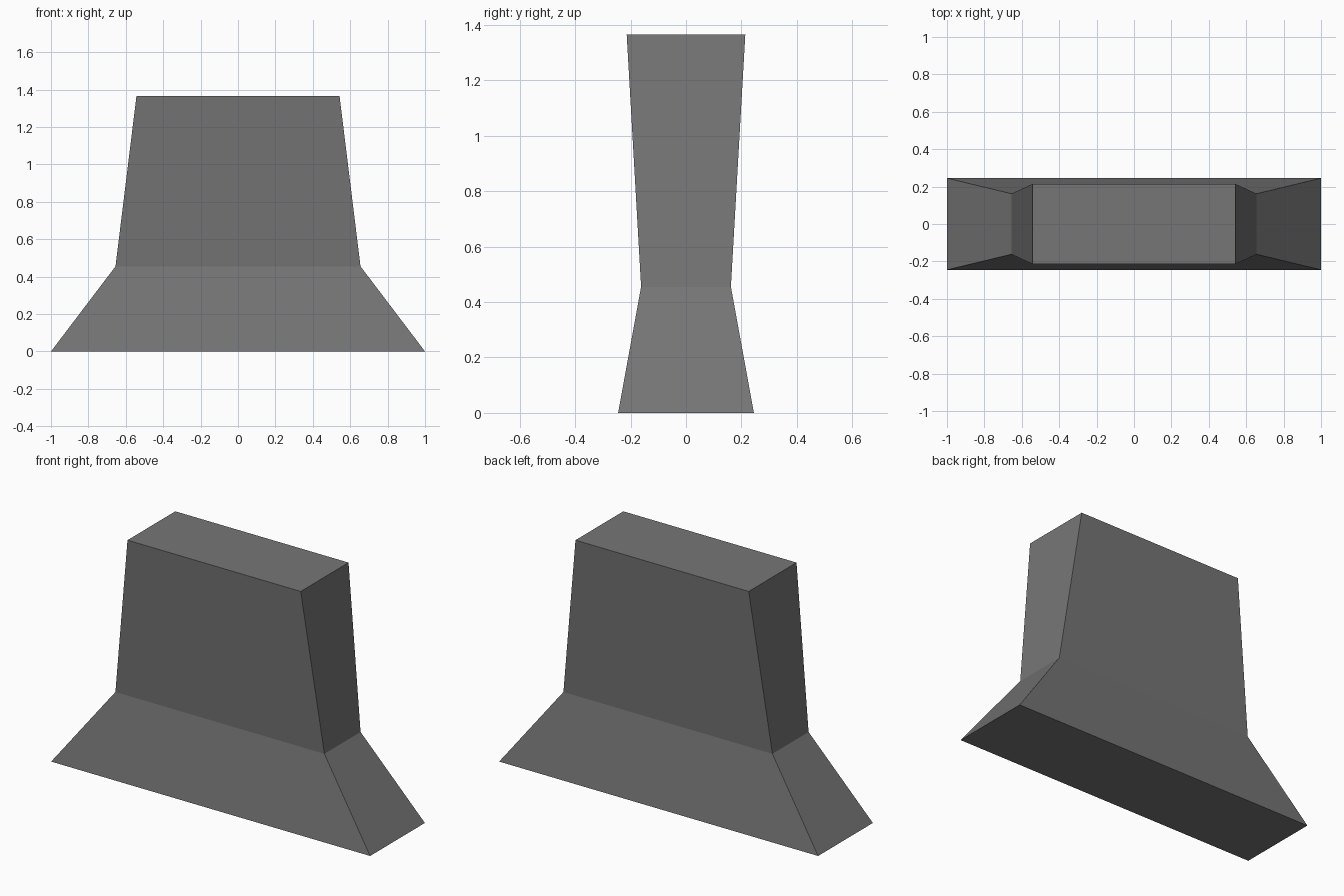
import bpy
import bmesh

if "Cube" in bpy.data.objects:
    bpy.data.objects.remove(bpy.data.objects["Cube"])

# Single dark grey colour
grey = bpy.data.materials.new("dark grey")
grey.diffuse_color = (0.18, 0.18, 0.18, 1.0)
grey.use_nodes = True
grey.node_tree.nodes["Principled BSDF"].inputs["Base Color"].default_value = grey.diffuse_color

# Rectangular sections from bottom to top: half width, half depth, height
SECTIONS = [
    (1.0, 0.245, 0.0),
    (0.655, 0.162, 0.455),
    (0.543, 0.214, 1.365),
]


def loft(name, sections, material):
    """Join stacked rectangles into a closed flat-faced solid."""
    bm = bmesh.new()
    rings = [[bm.verts.new((sx * w, sy * d, z))
              for sx, sy in ((-1, -1), (1, -1), (1, 1), (-1, 1))]
             for w, d, z in sections]
    for low, high in zip(rings, rings[1:]):
        for i in range(4):
            j = (i + 1) % 4
            bm.faces.new((low[i], low[j], high[j], high[i]))
    bm.faces.new(rings[0][::-1])
    bm.faces.new(rings[-1])
    bmesh.ops.recalc_face_normals(bm, faces=bm.faces)
    mesh = bpy.data.meshes.new(name)
    bm.to_mesh(mesh)
    bm.free()
    mesh.materials.append(material)
    obj = bpy.data.objects.new(name, mesh)
    bpy.context.collection.objects.link(obj)
    return obj


# Flared foot and upright body in one solid
loft("flared_block", SECTIONS, grey)
